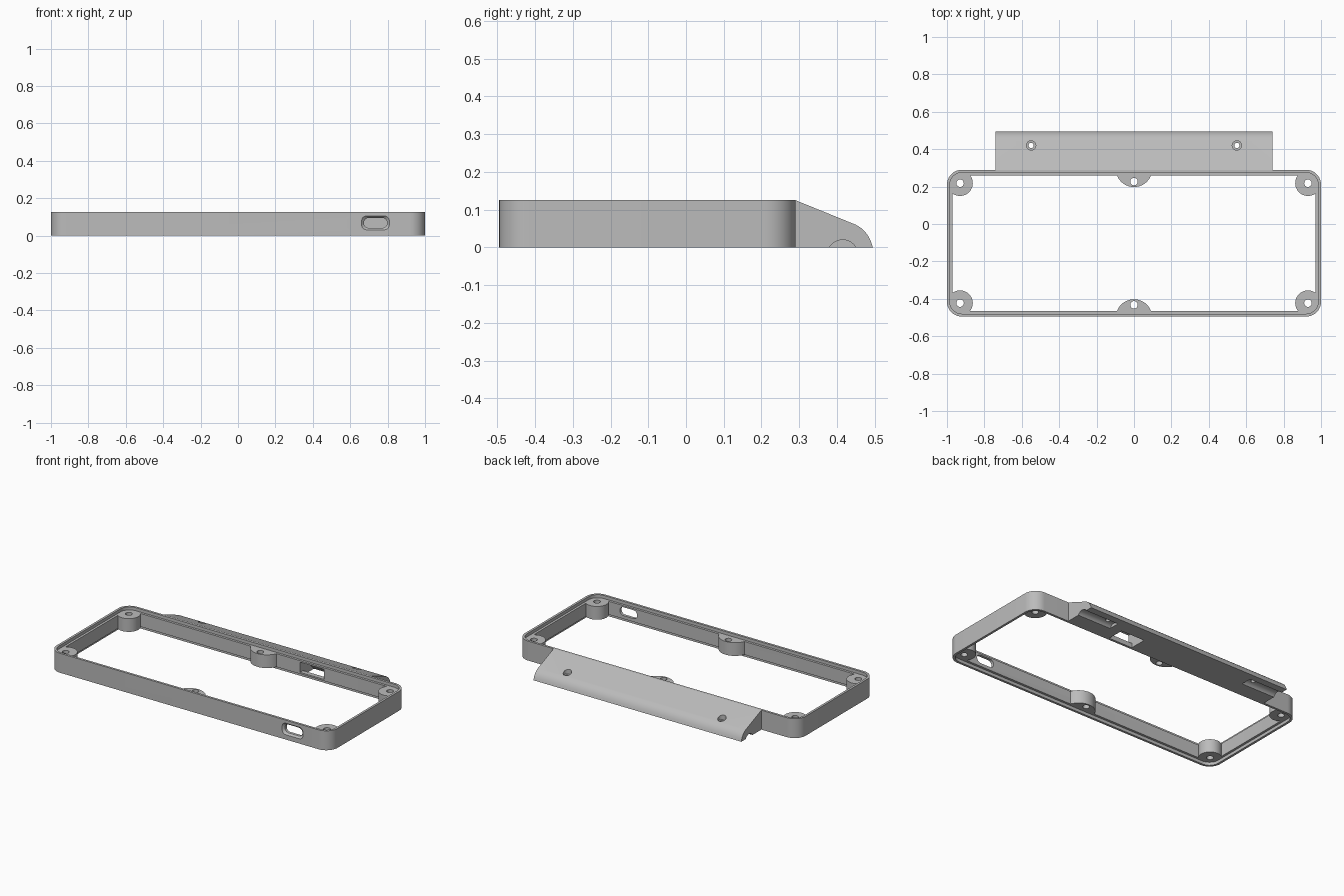
import bpy, bmesh
from math import cos, sin, pi, radians
from mathutils import Vector

cube = bpy.data.objects.get("Cube")
if cube:
    bpy.data.objects.remove(cube)

mat = bpy.data.materials.new("light grey plastic")
mat.use_nodes = True
grey = (0.5, 0.5, 0.5, 1)
mat.diffuse_color = grey
mat.node_tree.nodes["Principled BSDF"].inputs["Base Color"].default_value = grey

HEIGHT, STEP, BACK, FRONT = 0.125, 0.02, 0.29, -0.495
MID_Y = (BACK + FRONT) / 2
HALF_Y = (BACK - FRONT) / 2


def loft(name, rings):
    """Solid through a list of rings with equal point counts."""
    bm = bmesh.new()
    loops = [[bm.verts.new(p) for p in ring] for ring in rings]
    n = len(loops[0])
    for a, b in zip(loops, loops[1:]):
        for i in range(n):
            j = (i + 1) % n
            bm.faces.new((a[i], a[j], b[j], b[i]))
    bm.faces.new(loops[0])
    bm.faces.new(loops[-1])
    bmesh.ops.recalc_face_normals(bm, faces=bm.faces)
    mesh = bpy.data.meshes.new(name)
    bm.to_mesh(mesh)
    bm.free()
    mesh.materials.append(mat)
    ob = bpy.data.objects.new(name, mesh)
    bpy.context.collection.objects.link(ob)
    return ob


def place(points, axis, depth):
    order = {"x": lambda u, v: (depth, u, v),
             "y": lambda u, v: (u, depth, v),
             "z": lambda u, v: (u, v, depth)}[axis]
    return [Vector(order(u, v)) for u, v in points]


def prism(name, points, axis, a, b):
    return loft(name, [place(points, axis, a), place(points, axis, b)])


def rounded(cx, cy, hx, hy, r, seg=10):
    pts = []
    for k, (sx, sy) in enumerate(((1, 1), (-1, 1), (-1, -1), (1, -1))):
        for i in range(seg + 1):
            t = (k + i / seg) * pi / 2
            pts.append((cx + sx * (hx - r) + r * cos(t),
                        cy + sy * (hy - r) + r * sin(t)))
    return pts


def circle(cx, cy, r, n=32):
    return [(cx + r * cos(2 * pi * i / n), cy + r * sin(2 * pi * i / n)) for i in range(n)]


def outline(inset):
    return rounded(0, MID_Y, 1 - inset, HALF_Y - inset, 0.08 - inset)


def carve(ob, cutters, operation="DIFFERENCE"):
    """Apply boolean helpers and remove them."""
    for c in cutters:
        c.hide_render = True
        m = ob.modifiers.new("cut", "BOOLEAN")
        m.operation, m.solver, m.object = operation, "EXACT", c
    dg = bpy.context.evaluated_depsgraph_get()
    mesh = bpy.data.meshes.new_from_object(ob.evaluated_get(dg))
    ob.modifiers.clear()
    ob.data = mesh
    for c in cutters:
        bpy.data.objects.remove(c)


def cable_pocket():
    # slanting passage from the frame's inside to the underside of the wedge
    side = [(0.24, 0.03), (0.24, 0.095), (0.31, 0.095), (0.41, -0.01), (0.29, -0.01), (0.29, 0.03)]
    return prism("pocket_cutter", side, "x", 0.26, 0.43)


parts = []

# Frame wall, with a stepped rim above and below
frame = prism("frame", outline(0), "z", 0, HEIGHT)
cutters = [prism("opening", outline(0.03), "z", -0.1, 0.3),
           prism("top_step", outline(0.015), "z", HEIGHT - STEP, 0.3),
           prism("bottom_step", outline(0.015), "z", -0.1, STEP),
           cable_pocket()]

# Rounded port in the front wall, with a bevelled mouth
slots = [(-0.52, 0.074, 0.037), (-0.495, 0.074, 0.037), (-0.483, 0.062, 0.027), (-0.44, 0.062, 0.027)]
cutters.append(loft("port_cutter", [place(rounded(0.735, 0.068, hx, hz, 0.026), "y", y)
                                    for y, hx, hz in slots]))
carve(frame, cutters)
parts.append(frame)

# Screw bosses at the corners and the middle of the long sides
bosses = []
for sx, side in ((-1, "right"), (1, "left"), (0, "middle")):
    for sy, end in ((-1, "front"), (1, "back")):
        if sx:
            hole = (0.93 * sx, MID_Y + sy * (HALF_Y - 0.072))
            centre, radius = hole, 0.068
        else:
            hole = (0, MID_Y + sy * (HALF_Y - 0.063))
            centre, radius = (0, MID_Y + sy * (HALF_Y + 0.005)), 0.0975
        boss = prism(f"{end}_{side}_boss", circle(*centre, radius, 48), "z", STEP, HEIGHT - STEP)
        carve(boss, [prism("trim", outline(0.016), "z", -0.1, 0.3)], "INTERSECT")
        carve(boss, [prism("hole", circle(*hole, 0.02), "z", -0.1, 0.3)])
        parts.append(boss)

# Sloping wedge along the back, with a rounded outer edge
nose = [(0.45, 0.06), (0.463, 0.052), (0.474, 0.042), (0.483, 0.03), (0.49, 0.016), (0.495, 0)]
profile = [(0.285, 0.01), (0.285, 0.1), (BACK, HEIGHT)] + nose + [(BACK, 0)]
wedge = prism("back_wedge", profile, "x", -0.74, 0.74)
cutters = [cable_pocket()]
for s in (-1, 1):
    # screw hole with a wider seat, and a shallow groove running in from the end
    cutters.append(loft("screw_cutter", [place(circle(0.55 * s, 0.42, r), "z", z)
                                         for r, z in ((0.014, -0.1), (0.014, 0.05), (0.025, 0.051), (0.025, 0.2))]))
    cutters.append(prism("groove_cutter", circle(0.415, -0.0206, 0.0406, 40), "x", 0.5 * s, 0.8 * s))
carve(wedge, cutters)
parts.append(wedge)

# Smooth curved walls, keep hard edges
bpy.ops.object.select_all(action="DESELECT")
for ob in parts:
    ob.select_set(True)
bpy.context.view_layer.objects.active = frame
bpy.ops.object.shade_smooth_by_angle(angle=radians(30))
